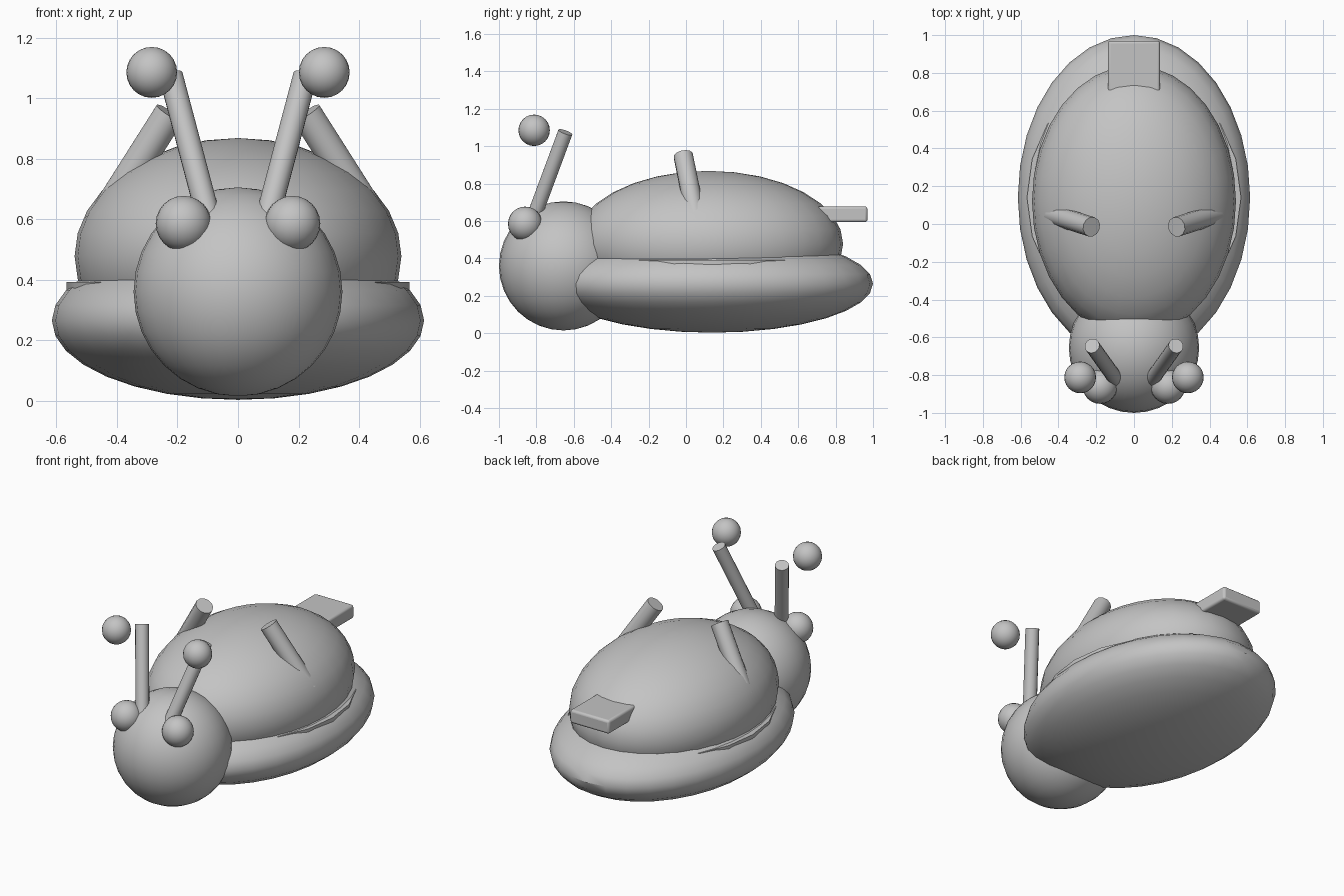
import bpy, math
from mathutils import Vector

if "Cube" in bpy.data.objects:
    bpy.data.objects.remove(bpy.data.objects["Cube"])

grey = bpy.data.materials.new("plain grey")
grey.diffuse_color = (0.55, 0.55, 0.55, 1)
grey.use_nodes = True
grey.node_tree.nodes["Principled BSDF"].inputs["Base Color"].default_value = grey.diffuse_color


def finish(name, smooth=True):
    ob = bpy.context.object
    ob.name = name
    ob.data.materials.append(grey)
    bpy.ops.object.transform_apply(location=False, rotation=True, scale=True)
    if smooth:
        bpy.ops.object.shade_smooth_by_angle(angle=math.radians(35))
    return ob


def ball(name, loc, radii, segs=32, rings=16):
    bpy.ops.mesh.primitive_uv_sphere_add(segments=segs, ring_count=rings, radius=1, location=loc)
    bpy.context.object.scale = radii
    return finish(name)


def rod(name, a, b, r, sides):
    a, b = Vector(a), Vector(b)
    d = b - a
    bpy.ops.mesh.primitive_cylinder_add(vertices=sides, radius=r, depth=d.length, location=(a + b) / 2)
    bpy.context.object.rotation_euler = d.to_track_quat('Z', 'Y').to_euler()
    return finish(name)


# Body: wide soft foot, domed shell, round head
ball("foot", (0, 0.14, 0.265), (0.615, 0.86, 0.262))
ball("shell", (0, 0.12, 0.478), (0.54, 0.72, 0.39))
ball("head", (0, -0.655, 0.36), (0.345, 0.345, 0.345))

# Thin rim disc between shell and foot
bpy.ops.mesh.primitive_cylinder_add(vertices=20, radius=1, depth=1, location=(0, 0.14, 0.372),
                                    rotation=(0, 0, 0))
bpy.context.object.scale = (0.567, 0.66, 0.04)
finish("shell_rim")

# Paired eyes, antennae, antenna tips and shell horns
for side, s in (("left", 1), ("right", -1)):
    ball(f"eye_{side}", (s * 0.18, -0.86, 0.585), (0.092,) * 3, 24, 12)
    rod(f"antenna_{side}", (s * 0.083, -0.84, 0.55), (s * 0.222, -0.645, 1.075), 0.04, 16)
    ball(f"antenna_tip_{side}", (s * 0.285, -0.812, 1.085), (0.084,) * 3, 24, 12)
    rod(f"shell_horn_{side}", (s * 0.46, 0.06, 0.58), (s * 0.225, -0.015, 0.95), 0.053, 12)

# Tail block at the back of the shell
bpy.ops.mesh.primitive_cube_add(size=1, location=(0, 0.775, 0.636))
bpy.context.object.scale = (0.275, 0.39, 0.085)
tail = finish("tail_block", smooth=False)
bevel = tail.modifiers.new("soft edges", 'BEVEL')
bevel.width = 0.014
bevel.segments = 3
bpy.ops.object.shade_smooth_by_angle(angle=math.radians(35))
